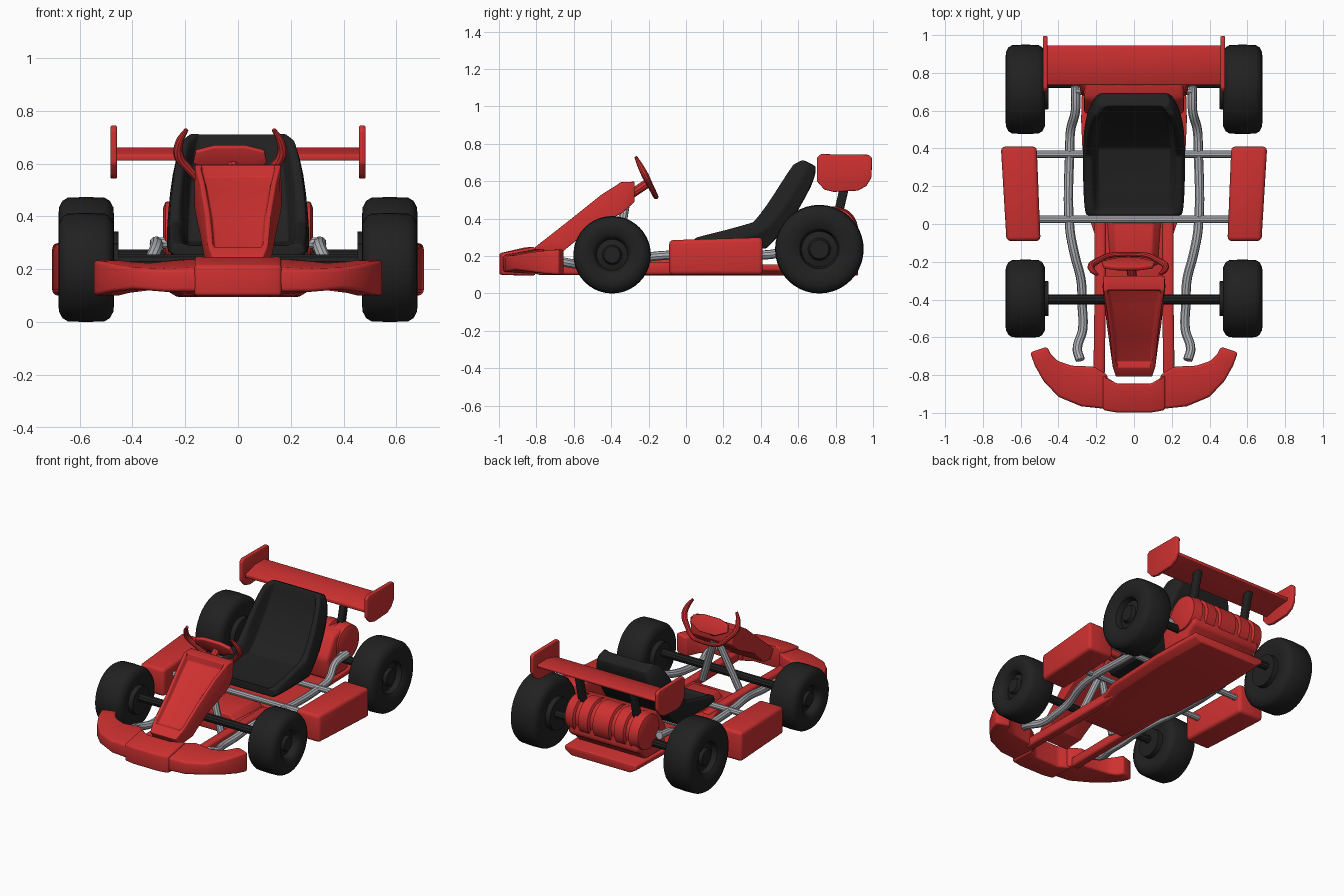
import bpy, bmesh, math
from mathutils import Vector


def material(name, rgb):
    m = bpy.data.materials.new(name)
    m.diffuse_color = (*rgb, 1)
    return m


RED = material("red paint", (0.62, 0.03, 0.03))
BLACK = material("black rubber", (0.015, 0.015, 0.015))
GREY = material("grey metal", (0.42, 0.43, 0.46))


def finish(ob, mat, mirror=False, bevel=0.0, subsurf=0):
    """Add modifiers, apply them and smooth the result."""
    ob.data.materials.append(mat)
    bpy.context.collection.objects.link(ob)
    if mirror:
        ob.modifiers.new("mirror", 'MIRROR').use_mirror_merge = False
    if bevel:
        b = ob.modifiers.new("bevel", 'BEVEL')
        b.width, b.segments, b.angle_limit = bevel, 3, math.radians(25)
    if subsurf:
        ob.modifiers.new("subsurf", 'SUBSURF').levels = subsurf
    bpy.ops.object.select_all(action='DESELECT')
    ob.select_set(True)
    bpy.context.view_layer.objects.active = ob
    bpy.ops.object.convert(target='MESH')
    bpy.ops.object.shade_smooth_by_angle(angle=math.radians(35))
    return ob


def loft(name, rings, mat, **kw):
    """Skin closed rings of points and cap both ends."""
    bm = bmesh.new()
    vs = [[bm.verts.new(p) for p in r] for r in rings]
    n = len(vs[0])
    for a, b in zip(vs, vs[1:]):
        for i in range(n):
            j = (i + 1) % n
            bm.faces.new((a[i], a[j], b[j], b[i]))
    bm.faces.new(vs[0])
    bm.faces.new(vs[-1])
    bmesh.ops.recalc_face_normals(bm, faces=bm.faces)
    me = bpy.data.meshes.new(name)
    bm.to_mesh(me)
    bm.free()
    return finish(bpy.data.objects.new(name, me), mat, **kw)


def lathe_x(name, profile, y, z, mat, n=40, **kw):
    """Turn (x, radius) points around a sideways axis."""
    ang = [2 * math.pi * i / n for i in range(n)]
    return loft(name, [[(x, y + r * math.cos(a), z + r * math.sin(a)) for a in ang]
                       for x, r in profile], mat, **kw)


def extrude_x(name, outline, x0, x1, mat, **kw):
    """Extrude a (y, z) outline sideways."""
    return loft(name, [[(x, y, z) for y, z in outline] for x in (x0, x1)], mat, **kw)


def tube(name, points, radius, mat, taper=None, **kw):
    cu = bpy.data.curves.new(name, 'CURVE')
    cu.dimensions = '3D'
    cu.bevel_depth, cu.bevel_resolution, cu.resolution_u = radius, 3, 6
    cu.use_fill_caps = True
    sp = cu.splines.new('BEZIER')
    sp.bezier_points.add(len(points) - 1)
    for i, (bp, p) in enumerate(zip(sp.bezier_points, points)):
        bp.co = p
        bp.handle_left_type = bp.handle_right_type = 'AUTO'
        bp.radius = taper[i] if taper else 1
    return finish(bpy.data.objects.new(name, cu), mat, **kw)


# Wheels with dished rims, and their axles
for name, y, R, w in (("front", -0.395, 0.207, 0.0), ("rear", 0.713, 0.237, 0.0)):
    s = R / 0.237
    prof = [(0.655, 0.03), (0.655, 0.05 * s), (0.635, 0.06 * s), (0.625, 0.095 * s),
            (0.66, 0.105 * s), (0.672, 0.12 * s), (0.68, 0.165 * s), (0.678, R - 0.04),
            (0.665, R - 0.015), (0.645, R - 0.003), (0.575, R), (0.505, R - 0.003),
            (0.485, R - 0.015), (0.472, R - 0.04), (0.47, 0.165 * s), (0.485, 0.12 * s),
            (0.485, 0.108 * s), (0.452, 0.105 * s), (0.452, 0.03)]
    lathe_x(name + "_wheels", prof, y, R, BLACK, mirror=True)
tube("front_axle", [(-0.5, -0.4, 0.23), (0.5, -0.4, 0.23)], 0.027, BLACK)
tube("rear_axle", [(-0.5, 0.745, 0.25), (0.5, 0.745, 0.25)], 0.026, BLACK)


# Front bumper: curved wings plus a centre block
def bumper_ring(xo, yo, xi, yi, lo, hi, lo2, hi2):
    return [(xo, yo, lo), (xo, yo, hi), (xi, yi, hi2), (xi, yi, lo2)]


loft("bumper_wings", [bumper_ring(*s) for s in (
    (0.14, -0.98, 0.14, -0.80, 0.115, 0.205, 0.10, 0.24),
    (0.28, -0.965, 0.21, -0.755, 0.115, 0.20, 0.11, 0.24),
    (0.40, -0.915, 0.33, -0.75, 0.125, 0.205, 0.12, 0.225),
    (0.48, -0.83, 0.405, -0.725, 0.115, 0.22, 0.11, 0.23),
    (0.525, -0.75, 0.44, -0.69, 0.105, 0.23, 0.10, 0.235),
    (0.55, -0.68, 0.46, -0.65, 0.10, 0.235, 0.10, 0.235))],
    RED, mirror=True, bevel=0.014)
loft("bumper_centre", [bumper_ring(x, yo, x, yi, 0.10, 0.215, 0.095, 0.25) for x, yo, yi in (
    (-0.165, -0.985, -0.80), (-0.09, -0.998, -0.845), (0.09, -0.998, -0.845),
    (0.165, -0.985, -0.80))], RED, bevel=0.012)

# Nose cowl with a sunken front panel framed by a lip
nose = []
for ty, tz, tw, by, bz, bw, dip in (
        (-0.81, 0.245, 0.095, -0.77, 0.19, 0.10, 0),
        (-0.76, 0.285, 0.112, -0.66, 0.22, 0.125, 0),
        (-0.74, 0.300, 0.115, -0.64, 0.24, 0.128, 0.022),
        (-0.60, 0.410, 0.125, -0.53, 0.33, 0.145, 0.022),
        (-0.45, 0.530, 0.145, -0.40, 0.40, 0.160, 0.028),
        (-0.37, 0.580, 0.158, -0.34, 0.43, 0.165, 0.03),
        (-0.35, 0.595, 0.162, -0.33, 0.44, 0.167, 0),
        (-0.275, 0.598, 0.162, -0.275, 0.49, 0.155, 0)):
    half = [(bw, by, bz), (tw, ty, tz), (tw - 0.018, ty, tz),
            (tw - 0.028, ty + dip * 0.6, tz - dip)]
    nose.append(half + [(-x, y, z) for x, y, z in reversed(half)])
loft("nose_cowl", nose, RED, bevel=0.006)

# Steering column, its struts and the handled steering wheel
tube("steering_column", [(0, -0.34, 0.50), (-0.02, -0.205, 0.59)], 0.025, RED)
tube("column_struts", [(0.0, -0.32, 0.50), (0.14, -0.38, 0.14)], 0.024, GREY, mirror=True)
centre = Vector((-0.03, -0.205, 0.605))
up = Vector((0, -0.45, 0.89))
out = Vector((0, 0.89, 0.45))


def on_wheel(u, v, t=0):
    return centre + Vector((u, 0, 0)) + up * v + out * t


hub = [(0.14, 0.0), (0.13, 0.05), (0.06, 0.07), (-0.06, 0.07), (-0.13, 0.05),
       (-0.14, 0.0), (-0.06, -0.04), (0.06, -0.04)]
loft("steering_hub", [[on_wheel(u, v, t) for u, v in hub] for t in (-0.012, 0.012)],
     RED, bevel=0.006)
for side, label in ((-1, "left"), (1, "right")):
    tube("steering_grip_" + label, [on_wheel(side * u, v) for u, v in (
        (0.0, -0.1), (0.1, -0.085), (0.155, -0.03), (0.195, 0.03), (0.192, 0.085),
        (0.165, 0.14))], 0.016, RED, taper=(0.8, 0.9, 1.0, 1.2, 1.0, 0.5))

# Floor pan, front rails and raised tunnel
loft("floor_pan", [[(w, y, 0.155), (-w, y, 0.155), (-w, y, 0.125),
                    (-w + 0.05, y, 0.095), (w - 0.05, y, 0.095), (w, y, 0.125)]
                   for y, w in ((-0.30, 0.20), (-0.05, 0.21), (0.10, 0.26), (0.55, 0.28),
                                (0.92, 0.27))], RED, bevel=0.008)
loft("floor_rails", [[(x - 0.03, y, 0.10), (x + 0.03, y, 0.10),
                      (x + 0.03, y, 0.165), (x - 0.03, y, 0.165)]
                     for x, y in ((0.185, -0.80), (0.18, -0.45), (0.18, 0.05))],
     RED, mirror=True, bevel=0.015)
loft("floor_tunnel", [[(w, y, 0.15), (w * 0.7, y, z), (-w * 0.7, y, z), (-w, y, 0.15)]
                      for y, w, z in ((-0.22, 0.13, 0.19), (0.06, 0.15, 0.20))],
     RED, bevel=0.01)

# Tubular frame and cross bars
tube("frame_tubes", [(0.285, -0.72, 0.19), (0.30, -0.66, 0.17), (0.272, -0.56, 0.155),
                     (0.275, -0.42, 0.16), (0.28, -0.30, 0.175), (0.315, -0.16, 0.20),
                     (0.34, -0.02, 0.205), (0.34, 0.40, 0.205), (0.335, 0.50, 0.22),
                     (0.31, 0.60, 0.28), (0.31, 0.73, 0.30)], 0.025, GREY, mirror=True)
tube("rear_frame_bar", [(-0.31, 0.705, 0.30), (0.31, 0.705, 0.30)], 0.022, GREY)
for y, label in ((0.025, "front"), (0.37, "rear")):
    tube(label + "_cross_bar", [(-0.54, y, 0.215), (0.54, y, 0.215)], 0.02, GREY)

# Side pods
loft("side_pods", [[(xi, y, 0.10), (xo, y, 0.10), (xo, y, zt), (xi, y, zt)]
                   for y, xi, xo, zt in ((-0.09, 0.495, 0.675, 0.285),
                                         (0.41, 0.515, 0.705, 0.30))],
     RED, mirror=True, bevel=0.022)

# Bucket seat: rim line, back line, half width and dish fraction per station
seat = []
for ry, rz, by, bz, w, f in (
        (0.045, 0.295, 0.045, 0.24, 0.255, 0.0), (0.075, 0.305, 0.08, 0.235, 0.265, 0.35),
        (0.20, 0.335, 0.20, 0.235, 0.272, 0.5), (0.36, 0.38, 0.43, 0.24, 0.272, 0.55),
        (0.43, 0.465, 0.55, 0.36, 0.268, 0.55), (0.52, 0.61, 0.65, 0.53, 0.25, 0.5),
        (0.575, 0.69, 0.69, 0.62, 0.225, 0.3), (0.625, 0.715, 0.695, 0.68, 0.19, 0.0)):
    half = [(w * k, ry + (by - ry) * t, rz + (bz - rz) * t)
            for k, t in ((0.88, 1), (1, 0.55), (0.95, 0), (0.82, 0), (0.70, f))]
    seat.append(half + [(-x, y, z) for x, y, z in reversed(half)])
loft("seat", seat, BLACK, bevel=0.012, subsurf=1)

# Engine: ribbed drum on a block
ribs = [(-0.285, 0.09), (-0.275, 0.115)]
for x in (-0.19, -0.08, 0.08, 0.19):
    ribs += [(x - 0.02, 0.125), (x - 0.012, 0.108), (x + 0.012, 0.108), (x + 0.02, 0.125)]
ribs += [(0.275, 0.115), (0.285, 0.09)]
lathe_x("engine_drum", ribs, 0.795, 0.34, RED)
extrude_x("engine_block", [(0.60, 0.15), (0.58, 0.30), (0.66, 0.43), (0.76, 0.455),
                           (0.88, 0.42), (0.90, 0.23), (0.84, 0.20), (0.80, 0.15)],
          -0.265, 0.265, RED, bevel=0.025)

# Rear wing with end plates and struts
extrude_x("rear_wing", [(0.735, 0.61), (0.735, 0.635), (0.84, 0.662), (0.945, 0.66),
                        (0.945, 0.64), (0.84, 0.63)], -0.47, 0.47, RED, bevel=0.006)
extrude_x("wing_end_plates", [(0.70, 0.60), (0.70, 0.725), (0.72, 0.745), (0.975, 0.742),
                              (0.995, 0.725), (0.992, 0.62), (0.965, 0.575), (0.92, 0.55),
                              (0.79, 0.543), (0.74, 0.555)],
          0.458, 0.483, RED, mirror=True, bevel=0.007)
extrude_x("wing_struts", [(0.79, 0.43), (0.84, 0.645), (0.89, 0.645), (0.84, 0.43)],
          0.185, 0.225, BLACK, mirror=True, bevel=0.008)
